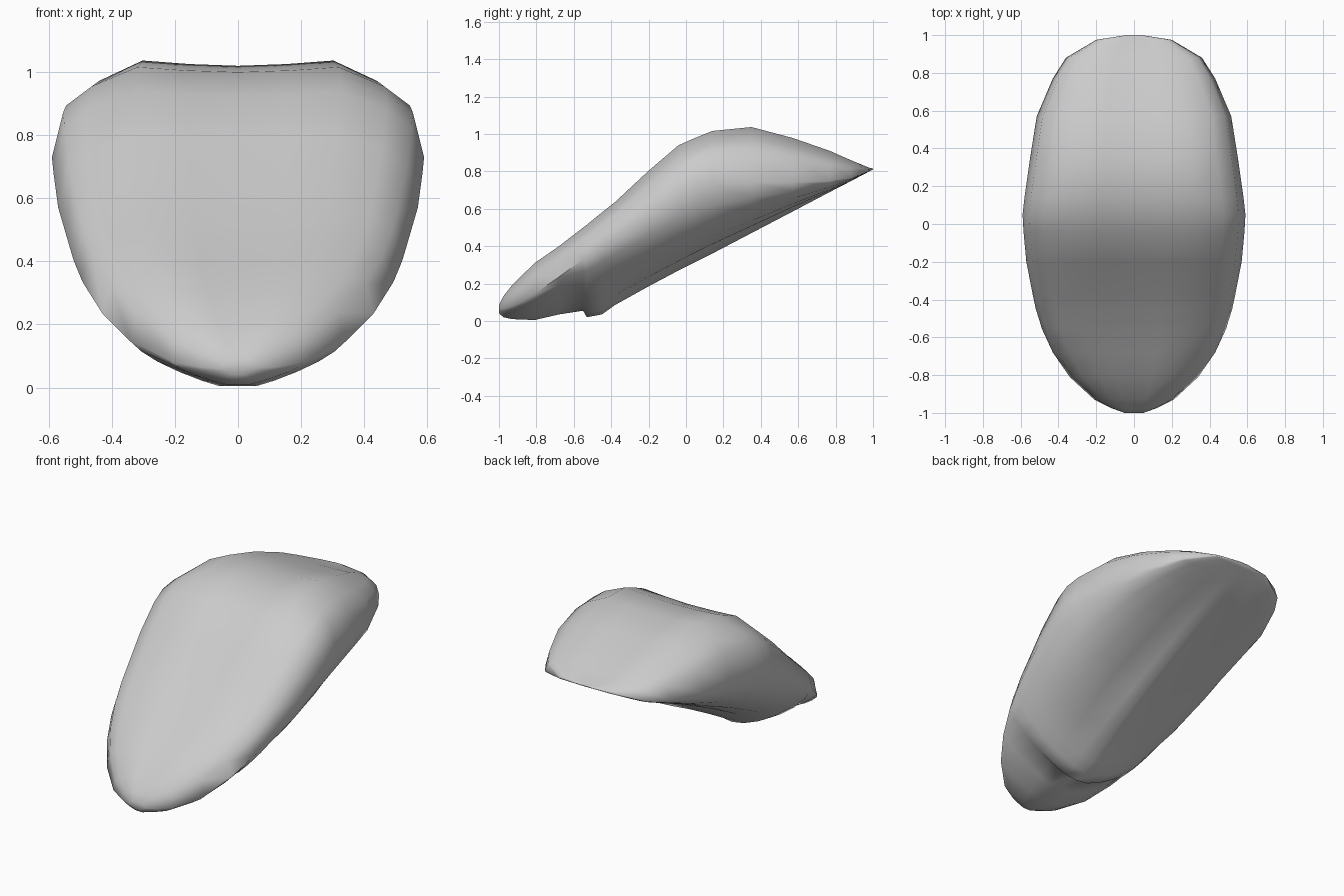
import bpy, bmesh

grey = bpy.data.materials.new("warm_grey")
grey.diffuse_color = (0.6, 0.6, 0.6, 1)

# Stations from tip to root: y, rim half width, rim height, crown height, keel height, floor lift, flank fullness
stations = [
    (-1.00, 0.05, 0.06, 0.085, 0.04, 0.0, 0.0),
    (-0.975, 0.12, 0.065, 0.13, 0.02, 0.0, 0.0),
    (-0.93, 0.21, 0.08, 0.185, 0.01, 0.0, 0.0),
    (-0.81, 0.34, 0.145, 0.30, 0.005, 0.0, 0.0),
    (-0.68, 0.43, 0.235, 0.39, 0.035, 0.0, 0.0),
    (-0.55, 0.49, 0.33, 0.49, 0.055, 0.0, 0.1),
    (-0.53, 0.495, 0.34, 0.505, 0.02, 0.01, 0.1),
    (-0.45, 0.52, 0.40, 0.57, 0.035, 0.015, 0.2),
    (-0.38, 0.535, 0.45, 0.625, 0.085, 0.02, 0.35),
    (-0.20, 0.57, 0.57, 0.79, 0.185, 0.03, 0.7),
    (-0.04, 0.585, 0.68, 0.925, 0.27, 0.035, 0.9),
    (0.05, 0.59, 0.73, 0.965, 0.315, 0.04, 1.0),
    (0.14, 0.58, 0.735, 1.00, 0.36, 0.04, 1.0),
    (0.35, 0.55, 0.74, 1.02, 0.47, 0.03, 1.0),
    (0.57, 0.515, 0.74, 0.965, 0.585, 0.02, 1.0),
    (0.77, 0.43, 0.75, 0.90, 0.69, 0.005, 1.0),
    (0.88, 0.36, 0.765, 0.855, 0.747, 0.0, 1.0),
    (0.975, 0.20, 0.80, 0.82, 0.797, 0.0, 1.0),
    (1.00, 0.04, 0.812, 0.814, 0.81, 0.0, 1.0),
]

# Underside flank as (width share, height share): slim at the tip, full at the root
SLIM = ((0.9, 0.78), (0.75, 0.55), (0.55, 0.32), (0.35, 0.13), (0.18, 0.0))
FULL = ((0.96, 0.65), (0.84, 0.37), (0.64, 0.15), (0.38, 0.03), (0.1, 0.0))


def half_section(xr, zr, zc, zk, lift, fullness):
    """Right half of a cross-section, from crown to keel."""
    rise, floor = zc - zr, zk + lift
    drop = zr - floor
    pts = [(0, zc), (0.28 * xr, zc + 0.02 * rise), (0.55 * xr, zc + 0.06 * rise),
           (0.8 * xr, zr + 0.83 * rise), (0.94 * xr, zr + 0.6 * rise), (xr, zr)]
    for (u0, v0), (u1, v1) in zip(SLIM, FULL):
        u, v = u0 + (u1 - u0) * fullness, v0 + (v1 - v0) * fullness
        pts.append((u * xr, floor + v * drop))
    return pts + [(0, zk)]


# Body lofted through mirrored sections
bm = bmesh.new()
rings = []
for y, *shape in stations:
    half = half_section(*shape)
    loop = half + [(-x, z) for x, z in reversed(half[1:-1])]
    rings.append([bm.verts.new((x, y, z)) for x, z in loop])
n = len(rings[0])
for a, b in zip(rings, rings[1:]):
    for i in range(n):
        j = (i + 1) % n
        bm.faces.new((a[i], a[j], b[j], b[i]))
bm.faces.new(rings[0])
bm.faces.new(rings[-1])
bmesh.ops.recalc_face_normals(bm, faces=bm.faces)
mesh = bpy.data.meshes.new("tongue_body")
bm.to_mesh(mesh)
bm.free()
mesh.materials.append(grey)
body = bpy.data.objects.new("tongue_body", mesh)
bpy.context.collection.objects.link(body)
bpy.context.view_layer.objects.active = body
body.select_set(True)
bpy.ops.object.shade_smooth_by_angle(angle=1.1)
